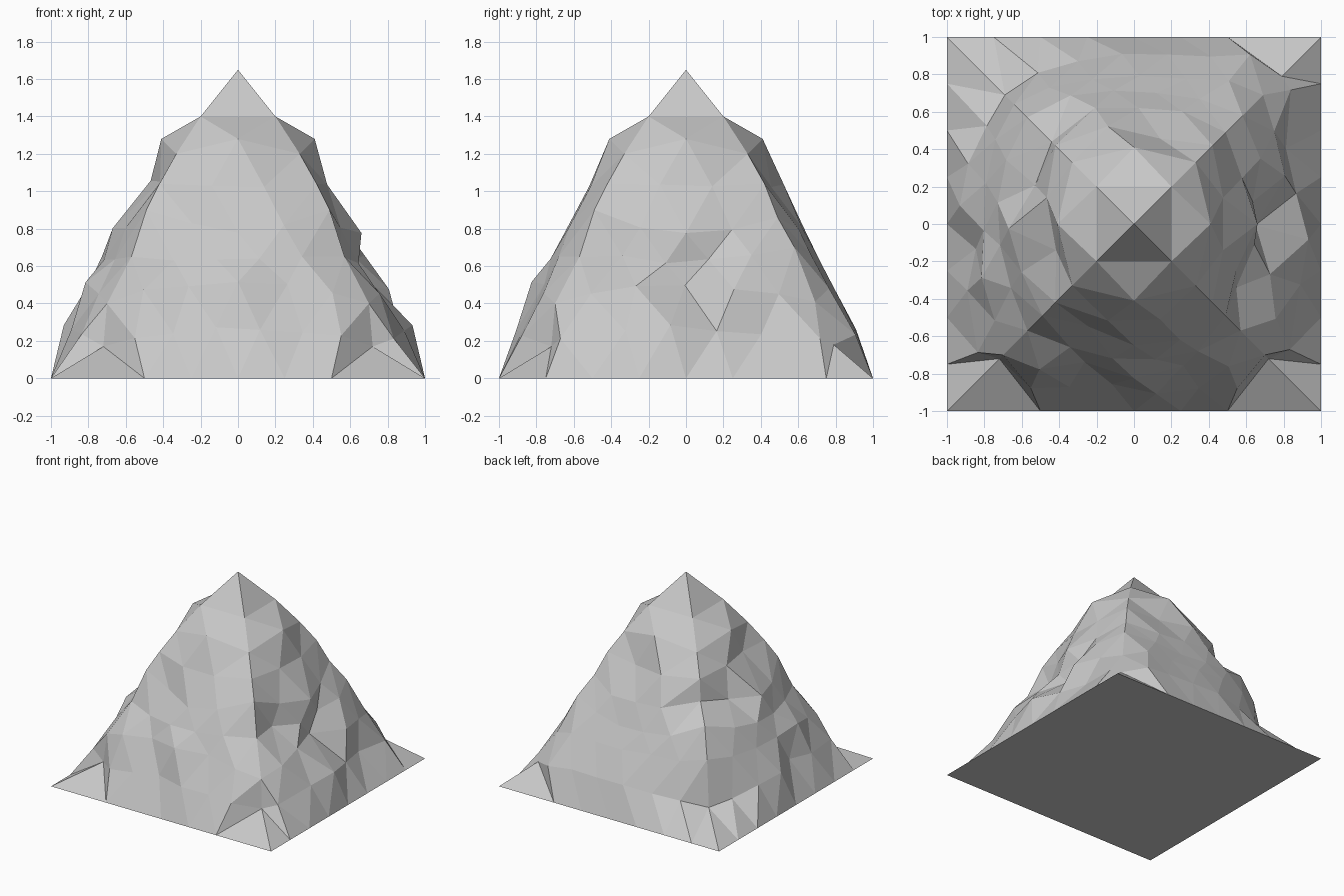
import bpy
import bmesh
import random
from mathutils import Matrix, Vector

default_cube = bpy.data.objects.get("Cube")
if default_cube:
    bpy.data.objects.remove(default_cube, do_unlink=True)

random.seed(4)
SIDES = 4
PEAK = Vector((0, 0, 1.65))
FRONT, RIGHT, BACK, LEFT = range(SIDES)

# Ring profiles from peak to foot: (reach, height)
CREST = [(.20, 1.40), (.33, 1.20), (.42, 1.04)]
FLARED = CREST + [(.49, .90), (.57, .65), (.70, .40), (.72, .17), (1, 0)]
STEEP = CREST + [(.49, .86), (.58, .70), (.69, .41), (.79, .18), (1, 0)]
BLOCKY = CREST + [(.44, .87), (.57, .75), (.64, .52), (.69, .16), (1, 0)]
SLOPE = [(.20, 1.40), (.41, 1.28), (.54, 1.04), (.66, .79),
         (.72, .63), (.81, .50), (.92, .27), (1, 0)]
RINGS = len(SLOPE)

# Ridge at the start of each side, going round anticlockwise
RIDGES = {FRONT: FLARED, RIGHT: FLARED, BACK: STEEP, LEFT: BLOCKY}

# Hollows and ledges: (side, ring, step along side) -> outward shift
SHIFTS = {
    # Front gully, with buttresses beside the flared feet
    (FRONT, 4, 1): -.07, (FRONT, 6, 2): -.06, (FRONT, 6, 4): -.04,
    (FRONT, 7, 3): -.06, (FRONT, 7, 1): .06, (FRONT, 7, 6): .06,
    # Overhanging block on the right
    (RIGHT, 3, 1): -.05, (RIGHT, 3, 2): -.05, (RIGHT, 4, 1): -.07,
    (RIGHT, 4, 2): 0, (RIGHT, 4, 3): -.04, (RIGHT, 5, 1): -.12,
    (RIGHT, 5, 2): -.07, (RIGHT, 5, 3): -.08, (RIGHT, 6, 2): -.07,
    (RIGHT, 6, 3): -.16, (RIGHT, 6, 4): .01, (RIGHT, 7, 4): -.05,
    (RIGHT, 7, 5): -.08, (RIGHT, 7, 1): .01,
    # Back hollow and foot
    (BACK, 3, 1): -.07, (BACK, 4, 2): -.04, (BACK, 5, 4): .02,
    (BACK, 6, 4): -.02, (BACK, 7, 1): .06,
    # Left shelf under the summit
    (LEFT, 3, 1): -.06, (LEFT, 3, 2): -.11, (LEFT, 4, 1): -.08,
    (LEFT, 4, 2): .01, (LEFT, 7, 4): -.07, (LEFT, 7, 6): .02,
}

# Points drawn towards a ridge so that its foot is narrow on that side
SLIDES = {(RIGHT, 7, 1): -.13, (RIGHT, 7, 6): .1, (LEFT, 7, 6): .13}

# Sides and ends where the foot spreads into a broad apron
APRONS = [(FRONT, 1), (FRONT, RINGS - 1), (BACK, 1)]


def rock_point(side, ring, step):
    """Point on one side of the mountain, step counted from ridge to ridge."""
    t = step / ring
    blend = 4 * t * (1 - t)
    start = Vector(RIDGES[side][ring - 1])
    end = Vector(RIDGES[(side + 1) % SIDES][ring - 1])
    ridge = start.lerp(end, t)
    depth, height = ridge.lerp(Vector(SLOPE[ring - 1]), blend)
    along = -start.x * (1 - t) + end.x * t
    if 0 < step < ring < RINGS:
        key = (side, ring, step)
        rough = random.uniform(-.02, .02) if ring > 2 else 0
        depth += SHIFTS.get(key, rough)
        height += rough
        # Widen the lower rings so the slopes keep even columns
        along *= 1 + .15 * blend * (ring > 5)
        along += SLIDES.get(key, 0)
    turn = Matrix.Rotation(side * 1.5707963, 3, 'Z')
    return turn @ Vector((along, -depth, height))


def build_mountain():
    bm = bmesh.new()
    rings = [[bm.verts.new(PEAK)]]
    for ring in range(1, RINGS + 1):
        rings.append([bm.verts.new(rock_point(side, ring, step))
                      for side in range(SIDES) for step in range(ring)])

    def vert(side, ring, step):
        row = rings[ring]
        return row[(side * ring + step) % len(row)]

    # Triangular facets on every side
    for side in range(SIDES):
        for ring in range(1, RINGS + 1):
            for step in range(ring):
                a, b = vert(side, ring, step), vert(side, ring, step + 1)
                bm.faces.new((a, b, vert(side, ring - 1, step)))
                if step:
                    bm.faces.new((a, vert(side, ring - 1, step),
                                  vert(side, ring - 1, step - 1)))
    # Broad aprons: turn the facet edge beside the ridge
    for side, step in APRONS:
        inner = 1 if step == 1 else step - 1
        edge = bm.edges.get((vert(side, RINGS, step),
                             vert(side, RINGS - 1, inner)))
        bmesh.utils.edge_rotate(edge, True)
    # Flat underside
    bm.faces.new(list(reversed(rings[RINGS])))
    bmesh.ops.recalc_face_normals(bm, faces=bm.faces)
    mesh = bpy.data.meshes.new("mountain")
    bm.to_mesh(mesh)
    bm.free()
    return mesh


# Single grey rock colour
rock = bpy.data.materials.new("grey rock")
rock.use_nodes = True
colour = (.58, .58, .58, 1)
rock.diffuse_color = colour
rock.node_tree.nodes["Principled BSDF"].inputs["Base Color"].default_value = colour

mountain = bpy.data.objects.new("mountain", build_mountain())
mountain.data.materials.append(rock)
bpy.context.collection.objects.link(mountain)
